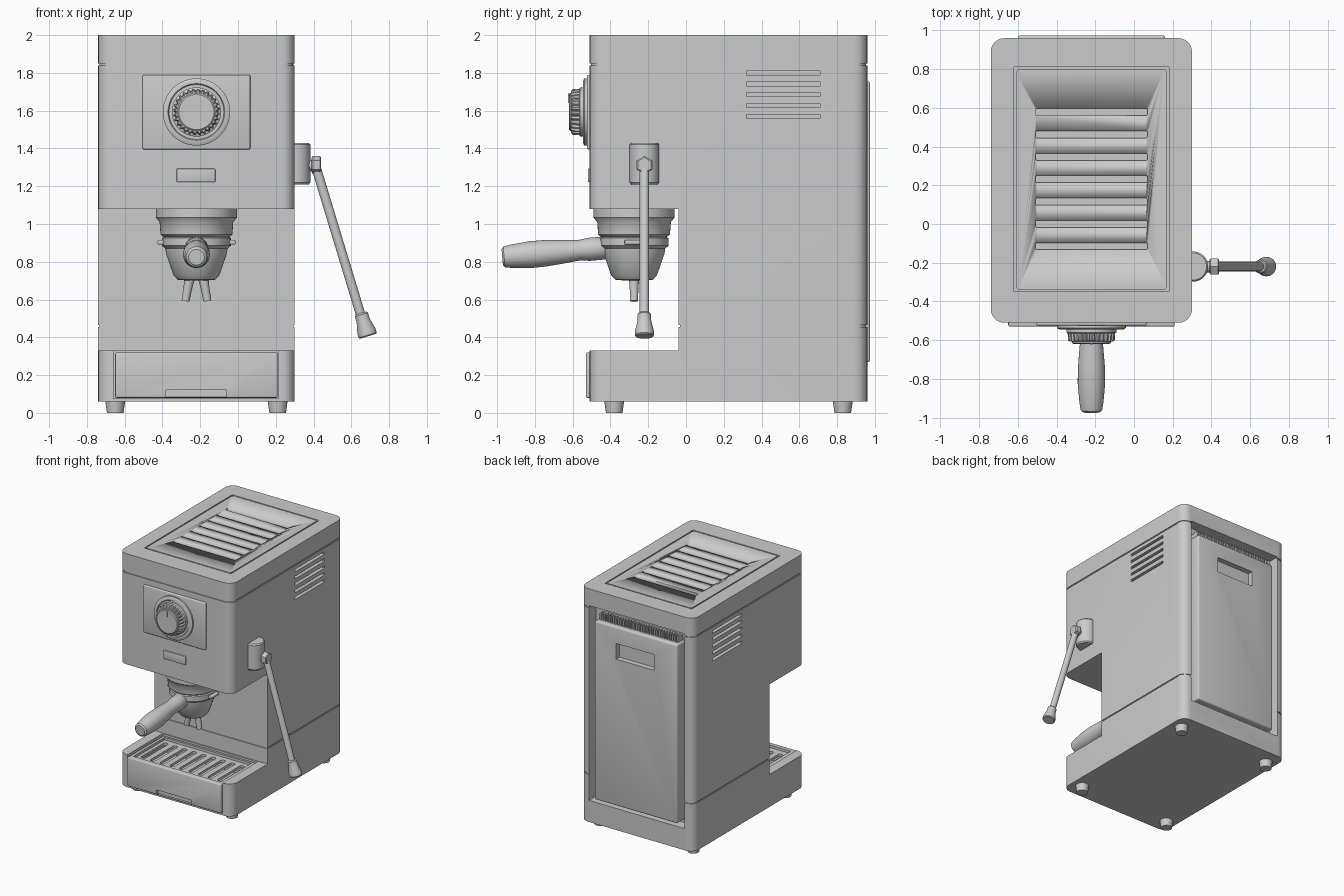
import bpy, bmesh, math
from mathutils import Vector, Matrix

if "Cube" in bpy.data.objects:
    bpy.data.objects.remove(bpy.data.objects["Cube"], do_unlink=True)

grey = bpy.data.materials.new("plain_grey")
grey.use_nodes = True
COLOUR = (0.6, 0.6, 0.6, 1)
grey.diffuse_color = COLOUR
grey.node_tree.nodes["Principled BSDF"].inputs["Base Color"].default_value = COLOUR

CX = -0.22          # centre line of the machine
GROUP_Y = -0.275    # centre of the brewing group


def finish(name, bm, smooth=True):
    bmesh.ops.recalc_face_normals(bm, faces=bm.faces)
    mesh = bpy.data.meshes.new(name)
    bm.to_mesh(mesh)
    bm.free()
    mesh.materials.append(grey)
    obj = bpy.data.objects.new(name, mesh)
    bpy.context.collection.objects.link(obj)
    if smooth:
        bpy.ops.object.select_all(action="DESELECT")
        obj.select_set(True)
        bpy.context.view_layer.objects.active = obj
        bpy.ops.object.shade_smooth_by_angle(angle=math.radians(35))
    return obj


def boxes(name, spans, bevel=0.0, axis=None):
    """Boxes from (x0, x1, y0, y1, z0, z1); bevels all edges or those along one axis."""
    bm = bmesh.new()
    for x0, x1, y0, y1, z0, z1 in spans:
        mat = Matrix.Translation(((x0 + x1) / 2, (y0 + y1) / 2, (z0 + z1) / 2))
        mat = mat @ Matrix.Diagonal((x1 - x0, y1 - y0, z1 - z0, 1))
        bmesh.ops.create_cube(bm, size=1, matrix=mat)
    if bevel:
        def along(e):
            d = e.verts[0].co - e.verts[1].co
            return axis is None or abs(d[axis]) > 0.99 * d.length
        bmesh.ops.bevel(bm, geom=[e for e in bm.edges if along(e)], offset=bevel,
                        segments=3, profile=0.5, affect="EDGES")
    return finish(name, bm, bevel > 0)


def lathe(name, profile, start, direction=(0, 0, 1), sides=40, rib=0.0):
    """Solid of revolution from (radius, height); rib shrinks every second pair of points."""
    bm = bmesh.new()
    turn = Vector((0, 0, 1)).rotation_difference(Vector(direction)).to_matrix()
    rings = []
    for r, h in profile:
        ring = []
        for i in range(sides):
            a = math.tau * i / sides
            rr = r - (rib if i % 4 < 2 else 0)
            p = Vector((rr * math.cos(a), rr * math.sin(a), h))
            ring.append(bm.verts.new(turn @ p + Vector(start)))
        rings.append(ring)
    for a, b in zip(rings, rings[1:]):
        for i in range(sides):
            j = (i + 1) % sides
            bm.faces.new((a[i], a[j], b[j], b[i]))
    bm.faces.new(rings[0])
    bm.faces.new(rings[-1])
    return finish(name, bm)


def cut(obj, spans, bevel=0.0, axis=None):
    cutter = boxes("cutter", spans, bevel, axis)
    cutter.hide_render = True
    mod = obj.modifiers.new("cut", "BOOLEAN")
    mod.operation, mod.solver, mod.object = "DIFFERENCE", "EXACT", cutter
    bpy.ops.object.select_all(action="DESELECT")
    obj.select_set(True)
    bpy.context.view_layer.objects.active = obj
    bpy.ops.object.modifier_apply(modifier=mod.name)
    bpy.data.objects.remove(cutter, do_unlink=True)


# Body: C-shaped side profile, rounded upright corners, two seam grooves
bm = bmesh.new()
outline = [(-0.51, 0.06), (0.96, 0.06), (0.96, 2), (-0.51, 2), (-0.51, 1.08),
           (-0.04, 1.08), (-0.04, 0.33), (-0.51, 0.33)]
face = bm.faces.new([bm.verts.new((-0.74, y, z)) for y, z in outline])
side = bmesh.ops.extrude_face_region(bm, geom=[face])["geom"]
bmesh.ops.translate(bm, vec=(1.04, 0, 0), verts=[v for v in side if isinstance(v, bmesh.types.BMVert)])
bmesh.ops.recalc_face_normals(bm, faces=bm.faces)
upright = [e for e in bm.edges if abs(e.verts[0].co.z - e.verts[1].co.z) > 0.1
           and abs(e.verts[0].co.y + 0.04) > 0.01]
bmesh.ops.bevel(bm, geom=upright, offset=0.07, segments=6, profile=0.5, affect="EDGES")
for seam in (0.46, 1.845):
    for z in (seam - 0.005, seam + 0.005):
        bmesh.ops.bisect_plane(bm, geom=bm.verts[:] + bm.edges[:] + bm.faces[:],
                               plane_co=(0, 0, z), plane_no=(0, 0, 1))
    strip = [f for f in bm.faces if abs(f.calc_center_median().z - seam) < 0.004]
    bmesh.ops.inset_region(bm, faces=strip, thickness=0, depth=-0.007, use_even_offset=True)
body = finish("body", bm)
cut(body, [(-0.62, 0.18, -0.35, 0.81, 1.96, 2.1)])                 # top panel pocket
cut(body, [(-0.66, 0.215, -0.7, -0.05, 0.075, 0.6)])               # drip tray bay
cut(body, [(-0.66, 0.22, 0.87, 1.1, 0.24, 1.86)])                  # rear door bay
vents = [1.57 + 0.0575 * i for i in range(5)]
cut(body, [(x - 0.03, x + 0.03, 0.32, 0.71, z - 0.011, z + 0.011)
           for x in (-0.74, 0.30) for z in vents])

# Top panel with slots
panel = boxes("top_panel", [(-0.61, 0.17, -0.34, 0.80, 1.95, 2.0)], 0.02, 2)
cut(panel, [(-0.51, 0.07, y - 0.018, y + 0.018, 1.975, 2.1)
            for y in [-0.115 + 0.1155 * i for i in range(7)]], 0.01, 2)

# Rear door, its grip recess and ribbed hinge
door = boxes("rear_door", [(-0.60, 0.16, 0.86, 0.975, 0.27, 1.755)], 0.012)
cut(door, [(-0.39, -0.04, 0.93, 1.1, 1.49, 1.62)])
boxes("door_hinge", [(-0.58, 0.14, 0.86, 0.92, 1.74, 1.80)])
boxes("hinge_ribs", [(x, x + 0.012, 0.9, 0.935, 1.75, 1.81)
                     for x in [-0.58 + 0.0236 * i for i in range(31)]])

# Drip tray with finger notch, and slotted grate
tray = boxes("drip_tray", [(-0.65, 0.21, -0.53, -0.055, 0.08, 0.32)], 0.008)
cut(tray, [(-0.62, 0.18, -0.49, -0.08, 0.2, 0.5)])
cut(tray, [(-0.38, -0.06, -0.6, -0.51, 0.085, 0.12)])
grate = boxes("drip_grate", [(-0.62, 0.18, -0.49, -0.08, 0.28, 0.30)])
cut(grate, [(x - 0.02, x + 0.02, -0.44, -0.12, 0.2, 0.4)
            for x in [CX + 0.088 * i for i in range(-4, 5)]], 0.015, 2)

# Front control plate, dial and badge plate
boxes("control_plate", [(-0.505, 0.065, -0.525, -0.49, 1.395, 1.79)], 0.008)
DIAL_Z = 1.593
lathe("dial_bezel", [(0.178, 0), (0.178, 0.018), (0.165, 0.025), (0.15, 0.025), (0.145, 0.017)],
      (CX, -0.52, DIAL_Z), (0, -1, 0), 64)
lathe("dial_skirt", [(0.13, 0), (0.13, 0.03), (0.122, 0.035)], (CX, -0.53, DIAL_Z), (0, -1, 0), 64)
lathe("dial_knob", [(0.124, 0), (0.121, 0.05), (0.112, 0.058)], (CX, -0.55, DIAL_Z), (0, -1, 0), 112, 0.01)
lathe("dial_cap", [(0.1, 0), (0.1, 0.014), (0.093, 0.02)], (CX, -0.6, DIAL_Z), (0, -1, 0), 48)
boxes("dial_pointer", [(CX - 0.005, CX + 0.005, -0.625, -0.6, 1.64, 1.69)])
boxes("badge_plate", [(-0.325, -0.12, -0.52, -0.49, 1.222, 1.293)], 0.005)

# Brewing group and filter holder
lathe("group_head", [(0.215, 1.1), (0.215, 1.035), (0.195, 1.01), (0.19, 0.945), (0.18, 0.935),
                     (0.15, 0.92)], (CX, GROUP_Y, 0), sides=56)
lathe("filter_holder", [(0.17, 0.932), (0.182, 0.925), (0.182, 0.885), (0.165, 0.87), (0.16, 0.84),
                        (0.122, 0.73), (0.1, 0.705), (0.04, 0.7)], (CX, GROUP_Y, 0), sides=56)
boxes("holder_ears", [(CX - 0.207, CX + 0.207, GROUP_Y - 0.05, GROUP_Y + 0.05, 0.892, 0.915)], 0.006)
for word, s in (("right", -1), ("left", 1)):
    lathe("spout_" + word, [(0.028, 0), (0.023, 0.06), (0.021, 0.13)],
          (CX + s * 0.035, GROUP_Y, 0.72), (s * 0.18, 0, -1), 20)
lathe("holder_handle", [(0.03, -0.12), (0.03, -0.02), (0.055, -0.02), (0.061, -0.008), (0.061, 0.07),
                        (0.054, 0.12), (0.062, 0.2), (0.07, 0.3), (0.071, 0.38), (0.062, 0.48),
                        (0.055, 0.52), (0.042, 0.53)], (CX, -0.445, 0.872), (0, -1, -0.09), 32)

# Steam wand on the left side
WAND_Y = -0.22
lathe("wand_mount", [(0.07, 1.21), (0.078, 1.22), (0.078, 1.42), (0.07, 1.43)], (0.305, WAND_Y, 0))
lathe("wand_stub", [(0.03, 0), (0.03, 0.06)], (0.35, WAND_Y, 1.31), (1, 0, 0), 24)
lathe("wand_nut", [(0.04, 0), (0.048, 0.006), (0.048, 0.044), (0.04, 0.05)], (0.39, WAND_Y, 1.312), (1, 0, 0), 6)
slant = Vector((0.29, 0, -0.957))
lathe("wand_tube", [(0.025, 0), (0.025, 0.84)], (0.41, WAND_Y, 1.31), slant, 24)
lathe("wand_tip", [(0.03, 0), (0.036, 0.008), (0.036, 0.04), (0.05, 0.1), (0.05, 0.122), (0.045, 0.128)],
      (0.651, WAND_Y, 0.528), slant, 28)

# Feet
for x in (CX - 0.43, CX + 0.43):
    for y in (-0.38, 0.83):
        lathe("foot", [(0.044, 0), (0.053, 0.065)], (x, y, 0), sides=28)
